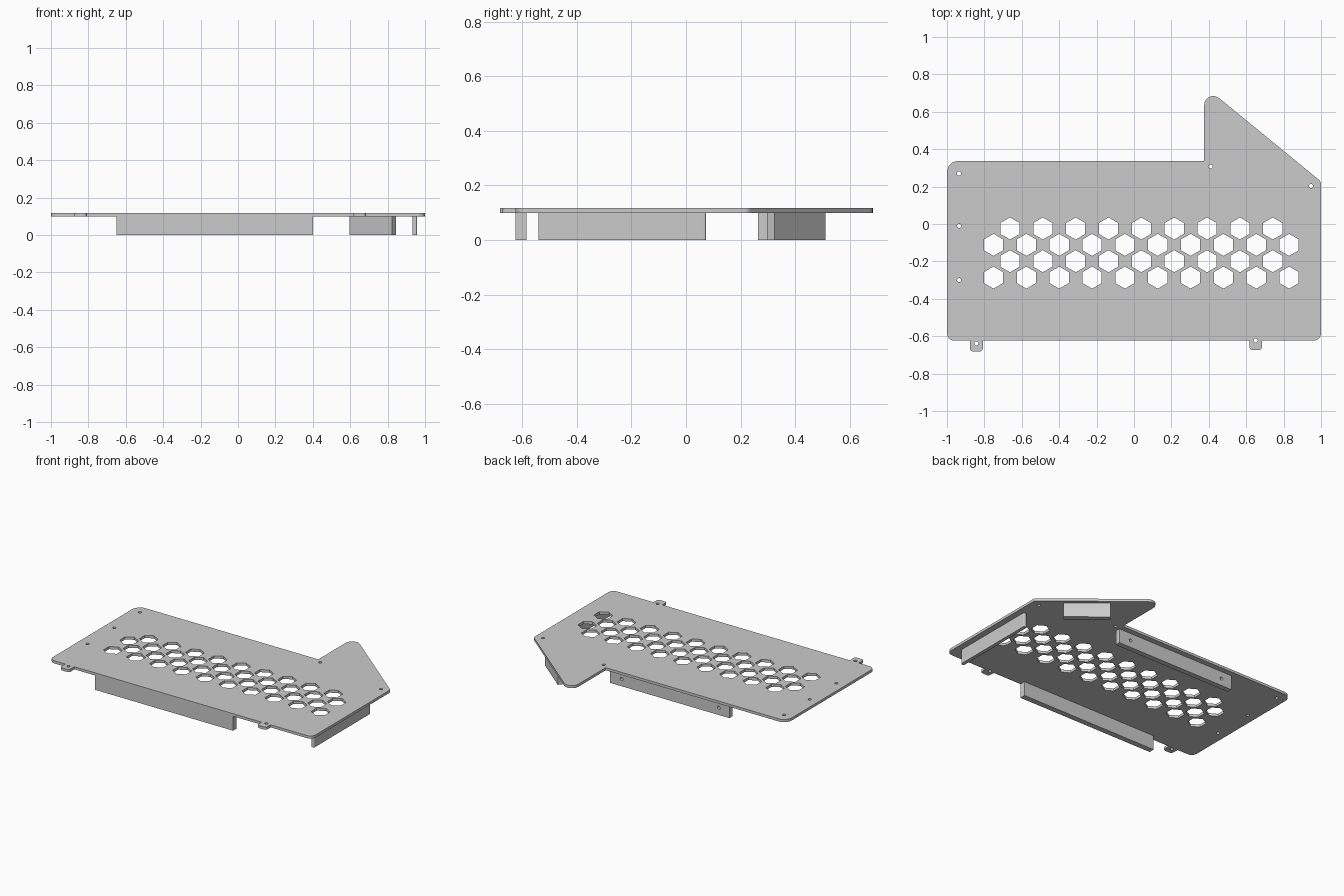
import bpy, bmesh, math
from mathutils import Vector, Matrix

cube = bpy.data.objects.get("Cube")
if cube:
    bpy.data.objects.remove(cube)

TOP, UNDER = 0.117, 0.099

steel = bpy.data.materials.new("plain grey metal")
steel.use_nodes = True
GREY = (0.6, 0.6, 0.6, 1)
steel.diffuse_color = GREY
steel.node_tree.nodes["Principled BSDF"].inputs["Base Color"].default_value = GREY


def rounded(corners, steps=6):
    """Outline from (x, y, radius) corners, with each radius filleted."""
    out = []
    for i, (x, y, r) in enumerate(corners):
        p = Vector((x, y))
        if r == 0:
            out.append(p)
            continue
        a = (Vector(corners[i - 1][:2]) - p).normalized()
        b = (Vector(corners[(i + 1) % len(corners)][:2]) - p).normalized()
        half = a.angle(b) / 2
        centre = p + (a + b).normalized() * (r / math.sin(half))
        start = p + a * (r / math.tan(half)) - centre
        end = p + b * (r / math.tan(half)) - centre
        sweep = math.atan2(start.x * end.y - start.y * end.x, start.dot(end))
        for k in range(steps + 1):
            out.append(centre + Matrix.Rotation(sweep * k / steps, 2) @ start)
    return out


def ring(x, y, r, sides=16, turn=0.0):
    return [Vector((x + r * math.cos(turn + math.tau * k / sides),
                    y + r * math.sin(turn + math.tau * k / sides))) for k in range(sides)]


def sheet(name, loops, low, high, matrix=Matrix()):
    """Solid sheet from an outline and its holes, between two local heights."""
    curve = bpy.data.curves.new(name + "_profile", "CURVE")
    curve.dimensions = "2D"
    curve.fill_mode = "BOTH"
    curve.extrude = (high - low) / 2
    for loop in loops:
        spline = curve.splines.new("POLY")
        spline.points.add(len(loop) - 1)
        for point, p in zip(spline.points, loop):
            point.co = (p.x, p.y, 0, 1)
        spline.use_cyclic_u = True
    temp = bpy.data.objects.new(name + "_profile", curve)
    bpy.context.scene.collection.objects.link(temp)
    bpy.context.view_layer.update()
    mesh = bpy.data.meshes.new_from_object(
        temp.evaluated_get(bpy.context.evaluated_depsgraph_get()))
    bpy.data.objects.remove(temp)
    bpy.data.curves.remove(curve)

    bm = bmesh.new()
    bm.from_mesh(mesh)
    bmesh.ops.remove_doubles(bm, verts=bm.verts, dist=0.0001)
    bmesh.ops.transform(bm, verts=bm.verts,
                        matrix=matrix @ Matrix.Translation((0, 0, (low + high) / 2)))
    bmesh.ops.recalc_face_normals(bm, faces=bm.faces)
    for f in bm.faces:
        f.smooth = False
    bm.to_mesh(mesh)
    bm.free()
    mesh.name = name
    mesh.materials.clear()
    mesh.materials.append(steel)
    obj = bpy.data.objects.new(name, mesh)
    bpy.context.scene.collection.objects.link(obj)
    return obj


def box(x0, x1, y0, y1, r=0.0):
    return rounded([(x0, y0, r), (x1, y0, r), (x1, y1, r), (x0, y1, r)])


# Plate outline, with two small tabs on the front edge
FRONT, BACK = -0.624, 0.337
outline = [(-1, FRONT, 0.04)]
for x0, x1, tip in ((-0.878, -0.808, -0.682), (0.617, 0.685, -0.674)):
    outline += [(x0, FRONT, 0), (x0, tip, 0.018), (x1, tip, 0.018), (x1, FRONT, 0)]
outline += [(1, FRONT, 0.04), (1, 0.227, 0.03), (0.375, 0.739, 0.049),
            (0.375, BACK, 0), (-1, BACK, 0.06)]
loops = [rounded(outline)]

# Screw holes
for x, y in ((-0.935, 0.27), (-0.935, -0.01), (-0.935, -0.30), (0.41, 0.308),
             (0.946, 0.203), (-0.843, -0.638), (0.651, -0.622)):
    loops.append(ring(x, y, 0.011))

# Staggered hexagonal vents
for row in range(4):
    count, first = ((9, -0.663), (10, -0.751))[row % 2]
    for i in range(count):
        loops.append(ring(first + 0.1756 * i, -0.024 - 0.0875 * row, 0.059, 6, math.pi / 6))

sheet("top_plate", loops, UNDER, TOP)

# Flanges hanging below the plate
sheet("front_flange", [box(-0.65, 0.40, FRONT, -0.585)], 0, UNDER)
sheet("left_flange", [box(0.933, 0.957, -0.54, 0.073, 0.008)], 0, UNDER)

# Flange parallel to the slanted edge
slant = Matrix.Translation((0.845, 0.325, 0)) @ Matrix.Rotation(math.atan2(0.63, -0.77), 4, "Z")
sheet("slanted_flange", [box(0, 0.293, 0, 0.036)], 0, UNDER, slant)

# Back flange, drilled near both ends
upright = Matrix.Translation((0, 0.30, 0)) @ Matrix.Rotation(math.pi / 2, 4, "X")
sheet("back_flange", [box(-0.54, 0.37, 0, UNDER), ring(-0.46, 0.05, 0.011),
                      ring(0.28, 0.05, 0.011)], 0, 0.036, upright)
